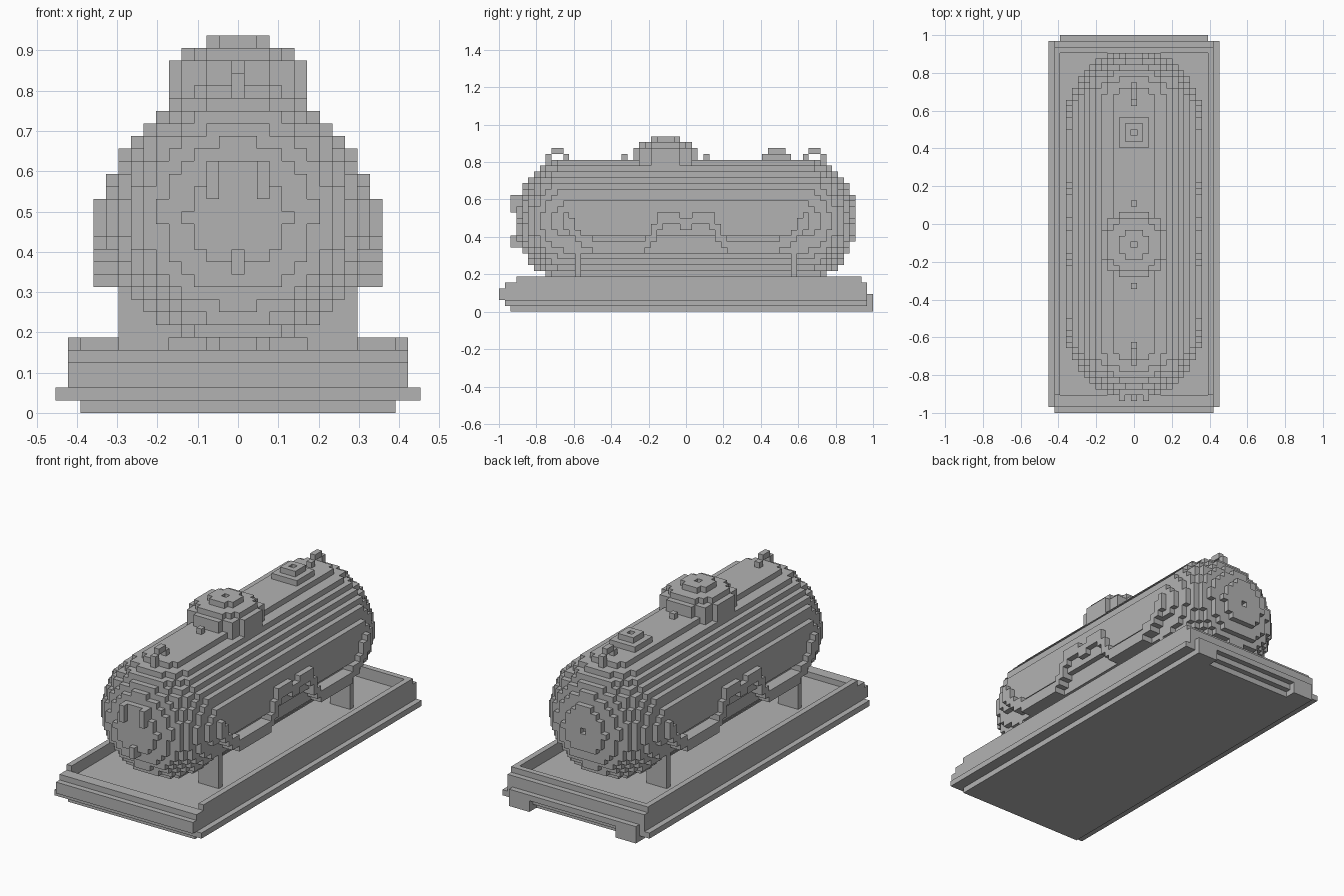
import bpy, bmesh

if "Cube" in bpy.data.objects:
    bpy.data.objects.remove(bpy.data.objects["Cube"])

H = 2 / 64          # block size; all cell coordinates below are in blocks

grey = bpy.data.materials.new("plain grey")
grey.diffuse_color = (0.45, 0.45, 0.45, 1)
grey.use_nodes = True
grey.node_tree.nodes["Principled BSDF"].inputs["Base Color"].default_value = grey.diffuse_color

# corner offsets of the six block faces, keyed by outward direction
FACES = {
    (1, 0, 0): ((1, 0, 0), (1, 1, 0), (1, 1, 1), (1, 0, 1)),
    (-1, 0, 0): ((0, 0, 0), (0, 0, 1), (0, 1, 1), (0, 1, 0)),
    (0, 1, 0): ((0, 1, 0), (0, 1, 1), (1, 1, 1), (1, 1, 0)),
    (0, -1, 0): ((0, 0, 0), (1, 0, 0), (1, 0, 1), (0, 0, 1)),
    (0, 0, 1): ((0, 0, 1), (1, 0, 1), (1, 1, 1), (0, 1, 1)),
    (0, 0, -1): ((0, 0, 0), (0, 1, 0), (1, 1, 0), (1, 0, 0)),
}


def box(x, y, z):
    """Cells of a box: x inclusive centres, y and z as edge ranges."""
    return {(i, j, k) for i in range(x[0], x[1] + 1)
            for j in range(*y) for k in range(*z)}


def disc(cy, r, z):
    """Cells of an upright cylinder on the centre line."""
    return {(i, j, k) for i in range(-8, 9) for j in range(-32, 32)
            for k in range(*z) if i * i + (j + .5 - cy) ** 2 <= r * r}


def mirror_x(cells):
    return cells | {(-i, j, k) for i, j, k in cells}


def mirror_y(cells):
    return cells | {(i, -1 - j, k) for i, j, k in cells}


def build(name, cells):
    """Skin a set of cells with its outer faces only."""
    bm = bmesh.new()
    verts = {}
    for c in sorted(cells):
        for d, corners in FACES.items():
            if tuple(a + b for a, b in zip(c, d)) in cells:
                continue
            loop = []
            for o in corners:
                p = tuple(a + b for a, b in zip(c, o))
                if p not in verts:
                    verts[p] = bm.verts.new(((p[0] - .5) * H, p[1] * H, p[2] * H))
                loop.append(verts[p])
            bm.faces.new(loop)
    bmesh.ops.dissolve_limit(bm, angle_limit=0.01, verts=bm.verts, edges=bm.edges)
    me = bpy.data.meshes.new(name)
    bm.to_mesh(me)
    bm.free()
    me.materials.append(grey)
    ob = bpy.data.objects.new(name, me)
    bpy.context.collection.objects.link(ob)


# stepped base with a sunken deck
build("base", box((-12, 12), (-30, 30), (0, 1))
      | box((-14, 14), (-31, 31), (1, 2))
      | box((-13, 13), (-32, 31), (2, 4))
      | box((-12, 12), (31, 32), (2, 3)))
build("back_feet", mirror_x(box((9, 12), (29, 32), (0, 2))))

# rim around the deck
build("deck_rim", mirror_x(box((13, 13), (-31, 31), (4, 5))
                           | box((13, 13), (-29, 30), (5, 6)))
      | box((-12, 12), (-31, -29), (4, 5))
      | box((-12, 12), (29, 31), (4, 5))
      | box((-12, 12), (29, 30), (5, 6)))

# tank: round barrel with flattened domed ends
R, CZ, STRAIGHT, CAP = 10.42, 15.68, 20.2, 9.0


def in_tank(i, j, k):
    end = max(0, abs(j + .5) - STRAIGHT) / CAP
    return (i * i + (k + .5 - CZ) ** 2) / R ** 2 + end ** 2 <= 1


tank = {c for c in box((-11, 11), (-30, 30), (5, 27)) if in_tank(*c)}
tank -= {(0, 28, 15)}
build("tank", tank)

# saddles and legs under the tank
saddle = box((-9, 9), (18, 19), (6, 11)) | mirror_x(box((6, 9), (18, 19), (4, 6)))
build("saddles", mirror_y(saddle))

# large dome on top, with a small socket in the crown
dome = disc(-3.5, 5.7, (24, 28)) | disc(-3.5, 4.6, (28, 29)) | disc(-3.5, 2.6, (29, 30))
build("dome", dome - {(0, -4, 29)})
build("dome_clips", box((0, 0), (-11, -10), (25, 27)) | box((0, 0), (3, 4), (25, 27)))

# small filler hatch
hatch = disc(15.5, 2.9, (25, 27)) | disc(15.5, 1.5, (27, 28))
build("hatch", hatch - {(0, 15, 27)})

# lifting loops near both ends
loop = (box((0, 0), (20, 21), (24, 27)) | box((0, 0), (23, 24), (23, 27))
        | box((0, 0), (21, 23), (27, 28)))
build("lifting_loops", mirror_y(loop))

# fittings on the front end
build("front_fittings", mirror_x(box((2, 2), (-30, -27), (17, 20)))
      | box((0, 0), (-30, -27), (11, 13)))

# pipe draped along each side: (y start, y end, z bottom, z top)
steps = [(0, 1, 14, 16), (1, 4, 15, 17), (4, 5, 14, 17), (5, 6, 12, 15),
         (6, 7, 11, 13), (7, 16, 10, 12), (16, 18, 11, 13), (18, 19, 12, 14),
         (19, 20, 13, 16), (20, 21, 14, 17)]
pipe = set()
for y0, y1, z0, z1 in steps:
    pipe |= box((10, 11), (y0, y1), (z0, z1))
build("side_pipes", mirror_x(mirror_y(pipe)))
